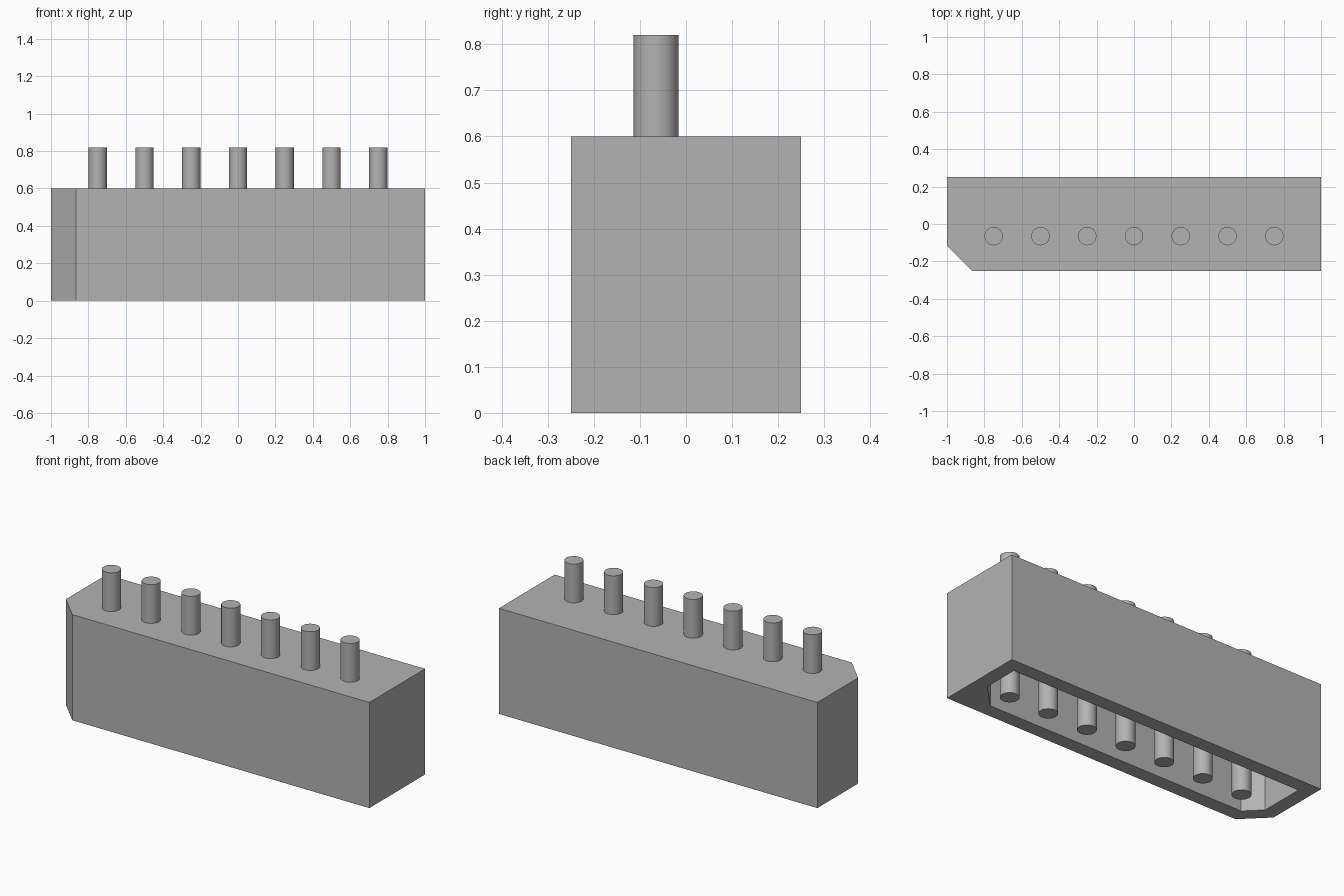
import bpy, bmesh, math

if "Cube" in bpy.data.objects:
    bpy.data.objects.remove(bpy.data.objects["Cube"])

def material(name, value):
    m = bpy.data.materials.new(name)
    m.diffuse_color = (value, value, value, 1)
    m.use_nodes = True
    m.node_tree.nodes["Principled BSDF"].inputs["Base Color"].default_value = m.diffuse_color
    return m

grey = material("grey", 0.45)

def prism(name, outline, z0, z1):
    """Extrude a plan outline from z0 up to z1."""
    bm = bmesh.new()
    face = bm.faces.new([bm.verts.new((x, y, z0)) for x, y in outline])
    ext = bmesh.ops.extrude_face_region(bm, geom=[face])
    for v in ext["geom"]:
        if isinstance(v, bmesh.types.BMVert):
            v.co.z = z1
    bmesh.ops.recalc_face_normals(bm, faces=bm.faces)
    mesh = bpy.data.meshes.new(name)
    bm.to_mesh(mesh)
    bm.free()
    mesh.materials.append(grey)
    ob = bpy.data.objects.new(name, mesh)
    bpy.context.collection.objects.link(ob)
    return ob

# Housing with one cut corner
housing = prism("housing", [(-0.866, -0.25), (1, -0.25), (1, 0.25),
                            (-1, 0.25), (-1, -0.116)], 0, 0.6)

# Cavity open at the bottom, with both front corners cut
cavity = prism("cavity_cutter", [(-0.835, -0.17), (0.785, -0.17), (0.92, -0.035),
                                 (0.92, 0.17), (-0.92, 0.17), (-0.92, -0.085)],
               -0.1, 0.52)
cavity.hide_render = True
cavity.hide_viewport = True
cut = housing.modifiers.new("cavity", "BOOLEAN")
cut.operation = "DIFFERENCE"
cut.solver = "EXACT"
cut.object = cavity

# Row of seven pins running through the housing
for i in range(7):
    bpy.ops.mesh.primitive_cylinder_add(vertices=32, radius=0.049, depth=0.805,
                                        location=(-0.75 + 0.25 * i, -0.065, 0.4175))
    pin = bpy.context.object
    pin.name = f"pin_{i + 1}"
    pin.data.materials.append(grey)
    bpy.ops.object.shade_smooth_by_angle(angle=math.radians(40))
